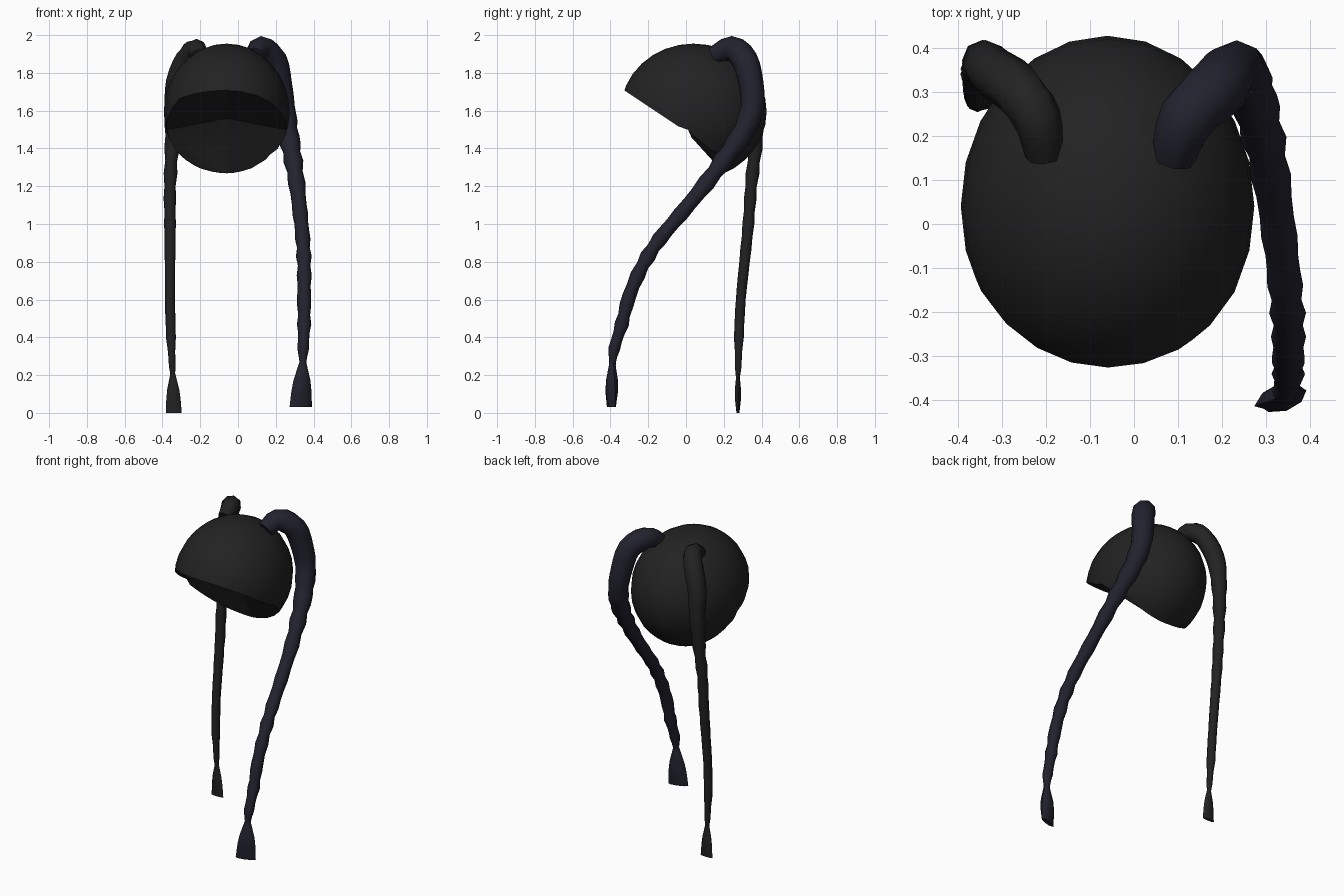
import bpy, bmesh, math
from mathutils import Vector, Matrix

cube = bpy.data.objects.get("Cube")
if cube:
    bpy.data.objects.remove(cube, do_unlink=True)


def material(name, colour):
    mat = bpy.data.materials.new(name)
    mat.use_nodes = True
    mat.diffuse_color = (*colour, 1)
    mat.node_tree.nodes["Principled BSDF"].inputs["Base Color"].default_value = (*colour, 1)
    return mat


black = material("soft black", (0.016, 0.016, 0.016))
navy = material("dark navy", (0.016, 0.016, 0.028))


def make_object(name, bm, mat):
    bmesh.ops.recalc_face_normals(bm, faces=bm.faces)
    mesh = bpy.data.meshes.new(name)
    bm.to_mesh(mesh)
    bm.free()
    obj = bpy.data.objects.new(name, mesh)
    bpy.context.collection.objects.link(obj)
    mesh.materials.append(mat)
    return obj


def smooth(obj, degrees):
    bpy.ops.object.select_all(action='DESELECT')
    obj.select_set(True)
    bpy.context.view_layer.objects.active = obj
    bpy.ops.object.shade_smooth_by_angle(angle=math.radians(degrees))


def skin(bm, rings):
    """Join equal rings of vertices and close both ends."""
    count = len(rings[0])
    for low, high in zip(rings, rings[1:]):
        for i in range(count):
            j = (i + 1) % count
            bm.faces.new((low[i], low[j], high[j], high[i]))
    bm.faces.new(rings[0])
    bm.faces.new(rings[-1])


def spline(points, steps):
    """Catmull-Rom samples through points of any dimension."""
    pts = [Vector(p) for p in points]
    pts = [pts[0]] + pts + [pts[-1]]
    out = []
    for a, b, c, d in zip(pts, pts[1:], pts[2:], pts[3:]):
        for s in range(steps):
            t = s / steps
            out.append(0.5 * (2 * b + (c - a) * t + (2 * a - 5 * b + 4 * c - d) * t * t
                              + (3 * b - a - 3 * c + d) * t ** 3))
    return out + [pts[-1]]


def braid(name, points, mat):
    """Tapering rope with gentle plaited bulges; points are x, y, z, radius."""
    bm = bmesh.new()
    samples = spline(points, 3)
    rings, travelled = [], 0.0
    for i, p in enumerate(samples):
        centre = p.to_3d()
        before = samples[max(i - 1, 0)].to_3d()
        after = samples[min(i + 1, len(samples) - 1)].to_3d()
        travelled += (centre - before).length
        along = (after - before).normalized()
        side = Vector((1, 0, 0))
        side = (side - along * side.dot(along)).normalized()
        other = along.cross(side)
        bulge = 0.12 * min(1, max(0, (travelled - 0.4) * 3))
        radius = p[3] * (1 + bulge * math.sin(travelled * math.tau / 0.13))
        rings.append([bm.verts.new(centre + radius * (side * math.cos(k * math.tau / 8)
                                                      + other * math.sin(k * math.tau / 8)))
                      for k in range(8)])
    skin(bm, rings)
    smooth(make_object(name, bm, mat), 50)


def tassel(name, top, bottom, width, depth, turn, mat):
    """Loose end: narrow at the tie, then flaring wide and flat."""
    bm = bmesh.new()
    rings = []
    for t, w, d in ((0, 0.3, 0.5), (0.4, 0.75, 1), (0.65, 0.9, 1), (1, 1, 0.5)):
        centre = Vector(top).lerp(Vector(bottom), t)
        spin = Matrix.Rotation(turn, 3, 'Z')
        rings.append([bm.verts.new(centre + spin @ Vector((
            width * w * math.cos(k * math.tau / 8), depth * d * math.sin(k * math.tau / 8), 0)))
            for k in range(8)])
    skin(bm, rings)
    smooth(make_object(name, bm, mat), 50)


# Rounded cap of hair
MID = -0.06
bm = bmesh.new()
bmesh.ops.create_uvsphere(bm, u_segments=24, v_segments=16, radius=1)
bmesh.ops.scale(bm, vec=(0.333, 0.387, 0.36), verts=bm.verts)
bmesh.ops.translate(bm, vec=(MID, 0.04, 1.595), verts=bm.verts)
cap = make_object("hair_cap", bm, black)

# Face and neck opening, deeper in the middle
bm = bmesh.new()
sections = []
for dx, y, z in ((-0.36, 0.0, 1.49), (0, 0.09, 1.56), (0.36, 0.0, 1.49)):
    profile = ((-0.33, 1.71), (y, z), (0.2, 1.27), (0.23, 1.1), (-0.6, 1.1), (-0.6, 1.9))
    sections.append([bm.verts.new((MID + dx, *p)) for p in profile])
skin(bm, sections)
cutter = make_object("opening_cutter", bm, black)
cutter.hide_render = True
cut = cap.modifiers.new("opening", 'BOOLEAN')
cut.operation = 'DIFFERENCE'
cut.solver = 'EXACT'
cut.object = cutter
bpy.context.view_layer.objects.active = cap
bpy.ops.object.modifier_apply(modifier="opening")
bpy.data.objects.remove(cutter, do_unlink=True)
smooth(cap, 35)

# Left braid, swinging forward
braid("left_braid", [
    (0.09, 0.15, 1.89, 0.05), (0.12, 0.24, 1.93, 0.065), (0.19, 0.31, 1.87, 0.07),
    (0.22, 0.345, 1.74, 0.066), (0.24, 0.35, 1.62, 0.062), (0.26, 0.31, 1.5, 0.058),
    (0.285, 0.23, 1.38, 0.05), (0.31, 0.11, 1.22, 0.043), (0.33, -0.03, 1.05, 0.039),
    (0.343, -0.14, 0.92, 0.038), (0.35, -0.23, 0.78, 0.037), (0.35, -0.3, 0.62, 0.036),
    (0.35, -0.34, 0.47, 0.034), (0.345, -0.38, 0.34, 0.028), (0.343, -0.39, 0.25, 0.018)], navy)
tassel("left_tassel", (0.343, -0.39, 0.27), (0.332, -0.395, 0.03), 0.062, 0.032, 0.3, navy)

# Right braid, hanging straight down
braid("right_braid", [
    (-0.205, 0.155, 1.89, 0.042), (-0.22, 0.24, 1.925, 0.055), (-0.27, 0.31, 1.88, 0.06),
    (-0.325, 0.35, 1.75, 0.057), (-0.34, 0.37, 1.6, 0.048), (-0.35, 0.365, 1.4, 0.037),
    (-0.36, 0.345, 1.2, 0.032), (-0.36, 0.33, 1.0, 0.03), (-0.36, 0.31, 0.8, 0.028),
    (-0.36, 0.29, 0.6, 0.026), (-0.355, 0.28, 0.4, 0.025), (-0.345, 0.275, 0.19, 0.012)], black)
tassel("right_tassel", (-0.345, 0.275, 0.21), (-0.34, 0.275, 0.0), 0.042, 0.016, 0, black)
